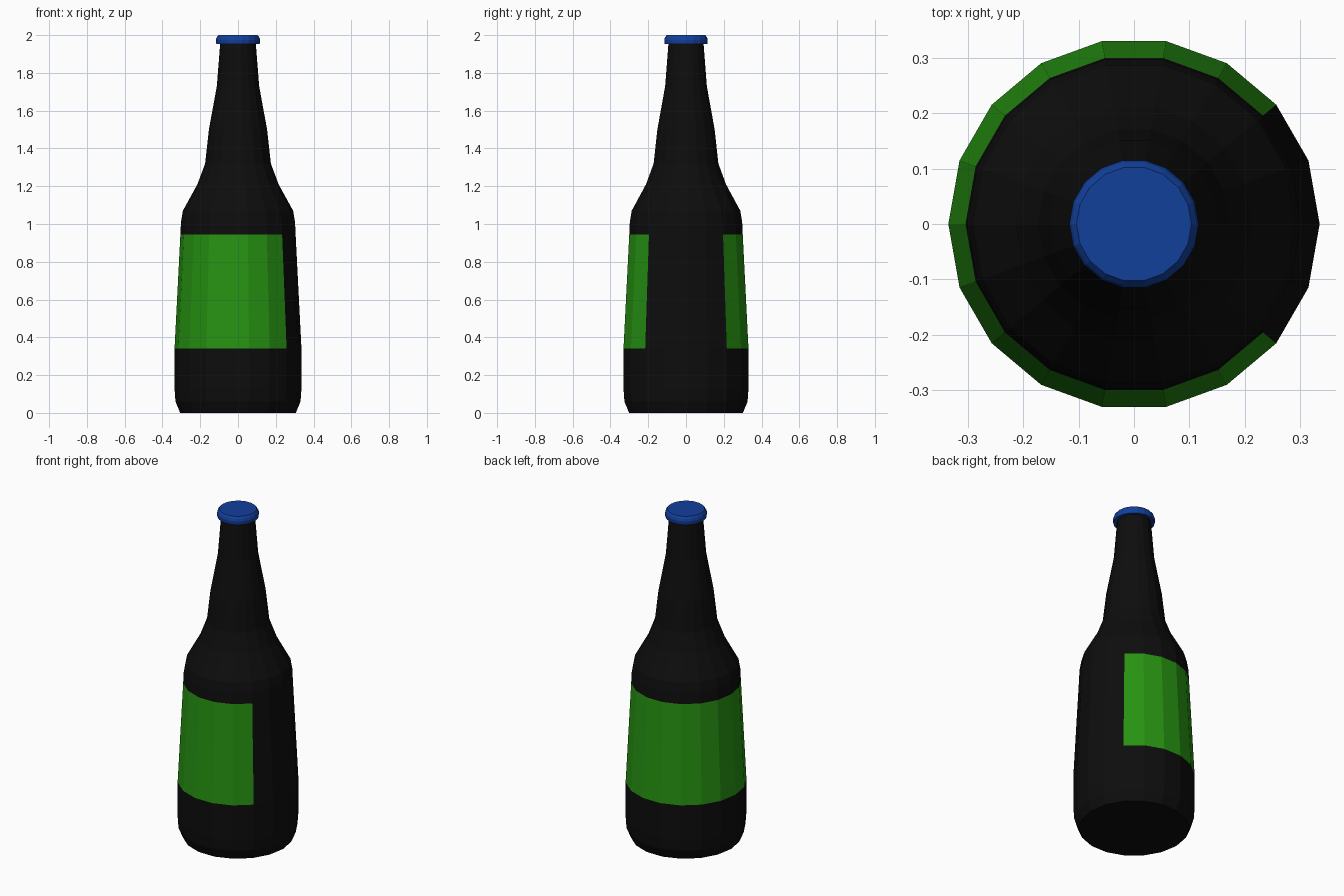
import bpy, bmesh, math

if "Cube" in bpy.data.objects:
    bpy.data.objects.remove(bpy.data.objects["Cube"])

SIDES = 18


def material(name, rgb):
    m = bpy.data.materials.new(name)
    m.diffuse_color = (*rgb, 1)
    m.use_nodes = True
    m.node_tree.nodes["Principled BSDF"].inputs["Base Color"].default_value = m.diffuse_color
    return m


def lathe(name, profile, mats, cap_bottom=False, cap_top=False, pick=None):
    """Spin (radius, z) points round z; pick(band, side) gives the material slot."""
    bm = bmesh.new()
    rings = []
    for r, z in profile:
        rings.append([bm.verts.new((r * math.cos(2 * math.pi * i / SIDES),
                                    r * math.sin(2 * math.pi * i / SIDES), z))
                      for i in range(SIDES)])
    for band, (lo, hi) in enumerate(zip(rings, rings[1:])):
        for i in range(SIDES):
            j = (i + 1) % SIDES
            f = bm.faces.new((lo[i], lo[j], hi[j], hi[i]))
            f.material_index = pick(band, i) if pick else 0
    if cap_bottom:
        bm.faces.new(rings[0][::-1])
    if cap_top:
        bm.faces.new(rings[-1])
    mesh = bpy.data.meshes.new(name)
    bm.to_mesh(mesh)
    bm.free()
    for m in mats:
        mesh.materials.append(m)
    ob = bpy.data.objects.new(name, mesh)
    bpy.context.collection.objects.link(ob)
    return ob


glass = material("dark_glass", (0.004, 0.004, 0.004))
paper = material("green_label", (0.02, 0.29, 0.006))
metal = material("blue_cap", (0.006, 0.05, 0.33))

# Bottle: the label is the band between z 0.34 and 0.945, open towards +x
bottle = [(0.306, 0), (0.331, 0.06), (0.336, 0.13), (0.336, 0.34),
          (0.305, 0.945), (0.302, 1.01), (0.292, 1.07), (0.215, 1.21),
          (0.174, 1.32), (0.154, 1.50), (0.112, 1.73), (0.094, 1.96),
          (0.093, 1.985)]
lathe("bottle", bottle, [glass, paper], cap_bottom=True, cap_top=True,
      pick=lambda band, side: 1 if band == 3 and 2 <= side < SIDES - 2 else 0)

# Crown cap with a skirt returning to the neck
cap = [(0.095, 1.955), (0.115, 1.953), (0.117, 1.975), (0.113, 1.988), (0.104, 2.0)]
lathe("cap", cap, [metal], cap_top=True)
